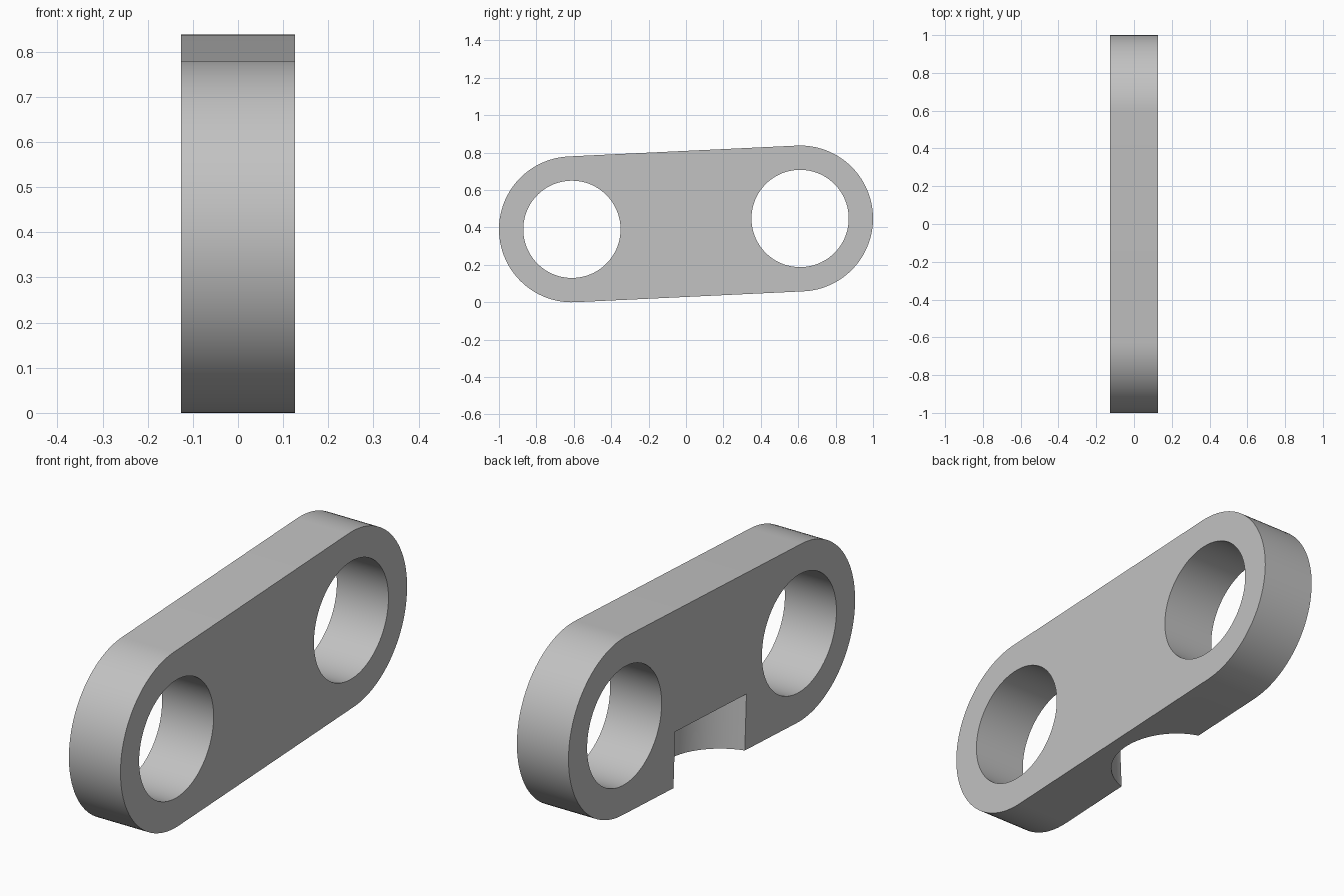
import bpy, bmesh
from math import sin, cos, pi, atan2, hypot
from mathutils import Matrix

if "Cube" in bpy.data.objects:
    bpy.data.objects.remove(bpy.data.objects["Cube"])

DY, DZ, R = 0.61, 0.029, 0.39       # offset of each eye from the middle, end radius
HALF = hypot(DY, DZ)
HOLE_R, THICK = 0.26, 0.252

grey = bpy.data.materials.new("plain grey")
grey.use_nodes = True
colour = (0.54, 0.54, 0.54, 1)
grey.diffuse_color = colour
grey.node_tree.nodes["Principled BSDF"].inputs["Base Color"].default_value = colour


def make_object(name, bm):
    bmesh.ops.recalc_face_normals(bm, faces=bm.faces)
    mesh = bpy.data.meshes.new(name)
    bm.to_mesh(mesh)
    bm.free()
    mesh.materials.append(grey)
    obj = bpy.data.objects.new(name, mesh)
    bpy.context.collection.objects.link(obj)
    return obj


def cylinder(name, radius, depth, matrix):
    bm = bmesh.new()
    bmesh.ops.create_cone(bm, cap_ends=True, segments=96, radius1=radius,
                          radius2=radius, depth=depth, matrix=matrix)
    return make_object(name, bm)


# Link plate: a stadium outline extruded across its thickness
bm = bmesh.new()
steps = 48
outline = []
for side in (1, -1):
    for i in range(steps + 1):
        a = pi * i / steps
        outline.append((-THICK / 2, side * (HALF + R * sin(a)), side * R * cos(a)))
face = bm.faces.new([bm.verts.new(p) for p in outline])
ext = bmesh.ops.extrude_face_region(bm, geom=[face])
moved = [g for g in ext["geom"] if isinstance(g, bmesh.types.BMVert)]
bmesh.ops.translate(bm, verts=moved, vec=(THICK, 0, 0))
link = make_object("link_plate", bm)

# Cutters: two round eyes, and a round recess from below on one side
across = Matrix.Rotation(pi / 2, 4, "Y")
cutters = [cylinder("eye_cutter", HOLE_R, 1, Matrix.Translation((0, s * HALF, 0)) @ across)
           for s in (-1, 1)]
recess_top, recess_depth = -0.145, 0.5
cutters.append(cylinder("recess_cutter", HOLE_R, recess_depth,
                        Matrix.Translation((-0.2, 0, recess_top - recess_depth / 2))))

bpy.context.view_layer.objects.active = link
link.select_set(True)
for cutter in cutters:
    cutter.hide_render = True
    mod = link.modifiers.new(cutter.name, "BOOLEAN")
    mod.operation = "DIFFERENCE"
    mod.solver = "EXACT"
    mod.object = cutter
    bpy.ops.object.modifier_apply(modifier=mod.name)
    bpy.data.objects.remove(cutter)

# Tilt the plate and stand it on the ground
link.data.transform(Matrix.Translation((0, 0, R + DZ)) @ Matrix.Rotation(atan2(DZ, DY), 4, "X"))
bpy.ops.object.shade_smooth_by_angle(angle=pi / 6)
